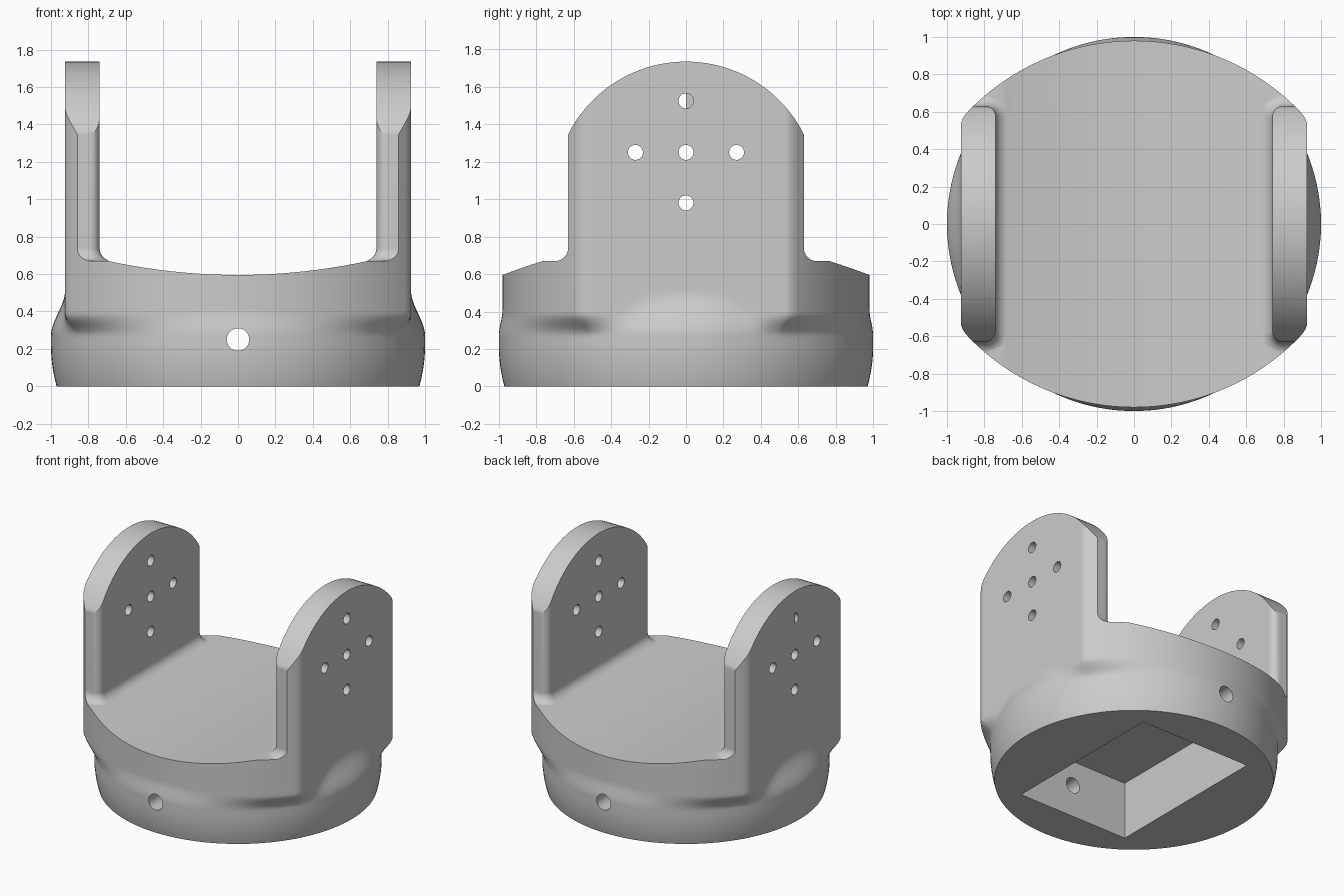
import bpy, bmesh
from math import sin, cos, pi, radians, hypot, sqrt

cube = bpy.data.objects.get("Cube")
if cube:
    bpy.data.objects.remove(cube, do_unlink=True)

# Single grey material
grey = bpy.data.materials.new("matte grey")
grey.use_nodes = True
COLOUR = (0.6, 0.6, 0.6, 1)
grey.diffuse_color = COLOUR
grey.node_tree.nodes["Principled BSDF"].inputs["Base Color"].default_value = COLOUR


def loft(name, rings):
    """Closed solid through rings that have equal point counts."""
    bm = bmesh.new()
    loops = [[bm.verts.new(p) for p in ring] for ring in rings]
    n = len(loops[0])
    for a, b in zip(loops, loops[1:]):
        for i in range(n):
            j = (i + 1) % n
            bm.faces.new((a[i], a[j], b[j], b[i]))
    bm.faces.new(loops[0])
    bm.faces.new(loops[-1])
    bmesh.ops.recalc_face_normals(bm, faces=bm.faces)
    mesh = bpy.data.meshes.new(name)
    bm.to_mesh(mesh)
    bm.free()
    obj = bpy.data.objects.new(name, mesh)
    bpy.context.collection.objects.link(obj)
    mesh.materials.append(grey)
    return obj


def box(name, x, y, z0, z1):
    corners = ((-x, -y), (x, -y), (x, y), (-x, y))
    return loft(name, [[(a, b, z) for a, b in corners] for z in (z0, z1)])


def rod(name, axis, u, z, radius, length=1.3, n=32):
    """Cylinder along x or y, used to drill a hole."""
    rings = []
    for end in (-length, length):
        ring = []
        for i in range(n):
            a = 2 * pi * i / n
            p, q = u + radius * cos(a), z + radius * sin(a)
            ring.append((end, p, q) if axis == "x" else (p, end, q))
        rings.append(ring)
    return loft(name, rings)


def boolean(target, tool, operation):
    mod = target.modifiers.new("cut", "BOOLEAN")
    mod.operation, mod.object, mod.solver = operation, tool, "EXACT"
    bpy.context.view_layer.objects.active = target
    bpy.ops.object.modifier_apply(modifier=mod.name)
    bpy.data.objects.remove(tool, do_unlink=True)


def smooth(t):
    t = max(0, min(1, t))
    return t * t * (3 - 2 * t)


# Upper plan: flat sides at x = SIDE, broad arcs at front and back
SIDE, ARC_R, ARC_Y = 0.925, 1.23, -0.25


def arc_y(x):
    return ARC_Y + sqrt(ARC_R ** 2 - x * x)


def upper_plan():
    quarter = [(SIDE, 0.5 * i / 10) for i in range(11)]
    # Softened corner between side and arc
    a, b, c = (SIDE, 0.53), (SIDE, arc_y(SIDE)), (0.89, arc_y(0.89))
    for i in range(6):
        t = i / 5
        quarter.append(tuple((1 - t) ** 2 * p + 2 * t * (1 - t) * q + t * t * r
                             for p, q, r in zip(a, b, c)))
    quarter += [(0.89 * (1 - i / 24), arc_y(0.89 * (1 - i / 24))) for i in range(1, 25)]
    half = quarter + [(-x, y) for x, y in reversed(quarter[:-1])]
    return half + [(x, -y) for x, y in reversed(half[1:-1])]


def body_ring(z):
    """Round base blending into the upper plan."""
    ring = []
    base_r = 1 - 0.03 * max(0, 1 - z / 0.22) ** 2
    for x, y in upper_plan():
        r = hypot(x, y)
        top = 0.39 + 0.12 * smooth((1 - r) / 0.075)
        s = smooth((z - 0.27) / (top - 0.27))
        k = (base_r + (r - base_r) * s) / r
        ring.append((x * k, y * k, z))
    return ring


outline = loft("outline", [body_ring(0.52 * i / 34) for i in range(35)] + [body_ring(1.85)])


# Dished floor block
def floor(x):
    return 0.595 + 0.155 * min(abs(x), 0.7) ** 2


xs = [-1.3 + 2.6 * i / 64 for i in range(65)]
profile = [(x, floor(x)) for x in xs] + [(1.3, -0.2), (-1.3, -0.2)]
body = loft("bracket_body", [[(x, y, z) for x, z in profile] for y in (-1.3, 1.3)])

# Two upright arms with filleted feet and arched tops
ARM_IN, ARM_Y, FILLET, CORNER = 0.74, 0.63, 0.07, 0.055


def arm_plan(grow):
    r = CORNER + grow
    cx, cy = ARM_IN + CORNER, ARM_Y - CORNER
    arc = [(cx - r * sin(a), cy + r * cos(a)) for a in (pi / 2 * i / 8 for i in range(9))]
    half = [(1.2, ARM_Y + grow)] + arc
    return half + [(x, -y) for x, y in reversed(half)]


def arm_ring(side, grow, lift):
    return [(side * x, y, floor(x) + lift) for x, y in arm_plan(grow)]


for side in (-1, 1):
    rings = [arm_ring(side, FILLET, -0.1)]
    for i in range(9):
        a = pi / 2 * i / 8
        rings.append(arm_ring(side, FILLET * (1 - sin(a)), FILLET * (1 - cos(a)) - 0.002))
    rings.append([(side * x, y, 1.9) for x, y in arm_plan(0)])
    arm = loft("arm", rings)
    arch = [(0.704 * cos(a), 1.031 + 0.704 * sin(a))
            for a in (radians(20 + 140 * i / 48) for i in range(49))]
    arch += [(-0.8, 1.2), (-0.8, 0.3), (0.8, 0.3), (0.8, 1.2)]
    arch_solid = loft("arch", [[(x, y, z) for y, z in arch] for x in (-1.4, 1.4)])
    boolean(arm, arch_solid, "INTERSECT")
    boolean(body, arm, "UNION")

boolean(body, outline, "INTERSECT")

# Rectangular pocket underneath
boolean(body, box("pocket", 0.47, 0.66, -0.2, 0.44), "DIFFERENCE")

# Set screw holes through the base, and bolt pattern through the arms
boolean(body, rod("base_hole", "y", 0, 0.25, 0.06), "DIFFERENCE")
for y, z in ((0, 0.98), (0, 1.25), (0, 1.525), (-0.27, 1.25), (0.27, 1.25)):
    boolean(body, rod("arm_hole", "x", y, z, 0.04), "DIFFERENCE")

# Smooth shading with sharp edges kept
bpy.ops.object.select_all(action="DESELECT")
body.select_set(True)
bpy.context.view_layer.objects.active = body
bpy.ops.object.shade_smooth_by_angle(angle=radians(32))
weighted = body.modifiers.new("even_normals", "WEIGHTED_NORMAL")
weighted.keep_sharp = True
